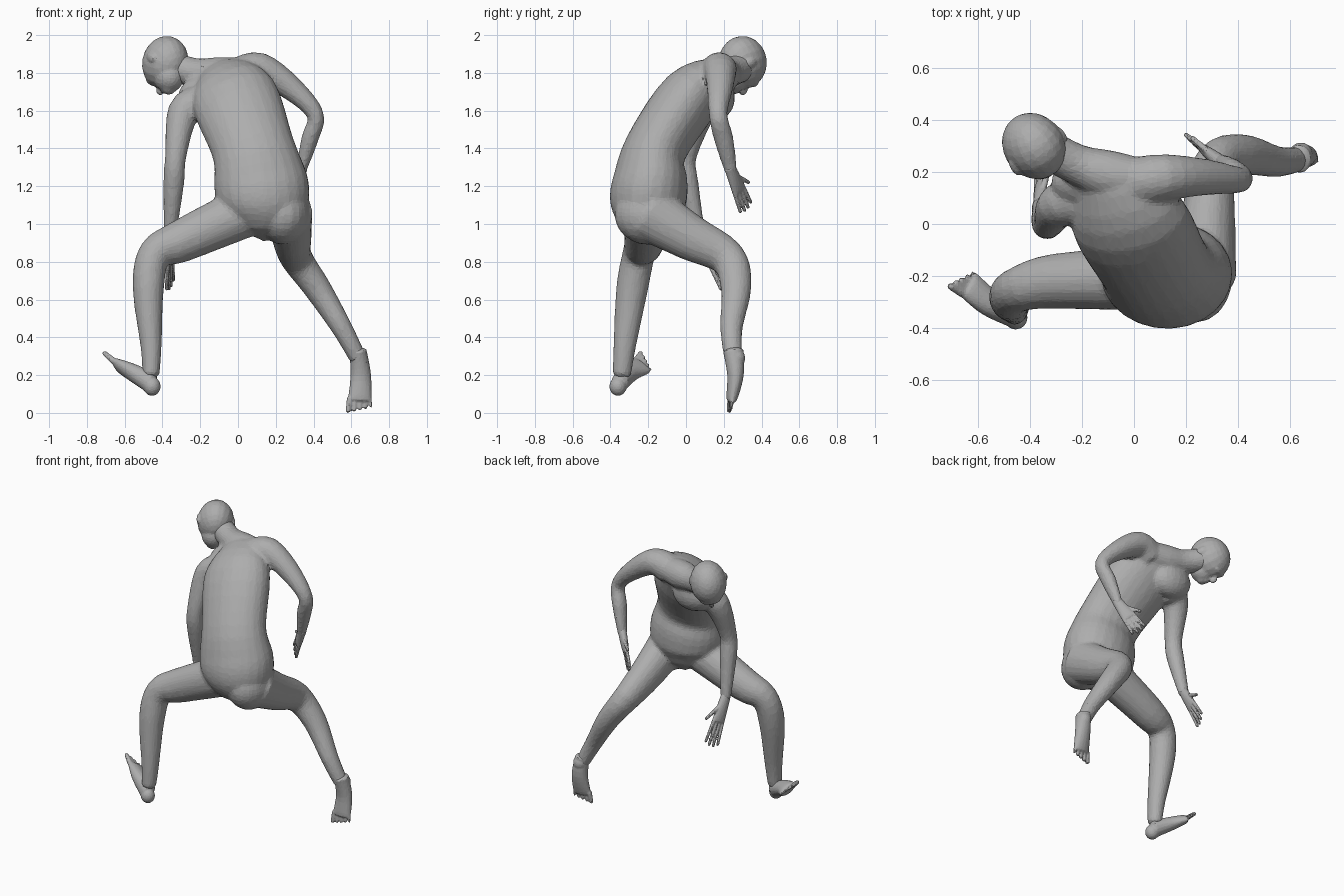
import bpy, bmesh, math
from mathutils import Vector, Matrix

if "Cube" in bpy.data.objects:
    bpy.data.objects.remove(bpy.data.objects["Cube"], do_unlink=True)

grey = (0.42, 0.42, 0.42, 1)
skin = bpy.data.materials.new("grey_skin")
skin.use_nodes = True
skin.diffuse_color = grey
skin.node_tree.nodes["Principled BSDF"].inputs["Base Color"].default_value = grey


def catmull(before, start, end, after, t):
    """Smooth interpolation between start and end."""
    leave, arrive = (end - before) / 2, (after - start) / 2
    cubic = 2 * (start - end) + leave + arrive
    square = 3 * (end - start) - 2 * leave - arrive
    return start + leave * t + square * t ** 2 + cubic * t ** 3


def across(direction, axis):
    """Unit part of a direction that is perpendicular to an axis."""
    return (direction - axis * direction.dot(axis)).normalized()


def loft(bm, rows, side, flat=(1, 1), side_end=None, sides=16, steps=4):
    """Closed tube through rows of x, y, z, half width; flat gives depth over width at both ends."""
    rows = [Vector(row) for row in rows]
    padded = [rows[0], *rows, rows[-1]]
    points = [catmull(*padded[i:i + 4], k / steps)
              for i in range(len(rows) - 1) for k in range(steps)]
    points.append(rows[-1])
    last = len(points) - 1
    side, side_end = Vector(side), Vector(side_end or side)
    rings = []
    for i, point in enumerate(points):
        tangent = (points[min(i + 1, last)] - points[max(i - 1, 0)]).xyz.normalized()
        width = across(side.lerp(side_end, i / last), tangent)
        half = point.w
        depth = half * (flat[0] + (flat[1] - flat[0]) * i / last)
        normal = tangent.cross(width)
        angles = [math.tau * k / sides for k in range(sides)]
        ring = [bm.verts.new(point.xyz + width * half * math.cos(a) + normal * depth * math.sin(a))
                for a in angles]
        rings.append(ring)
        # domed ends
        if i in (0, last):
            reach = min(half, depth) * (0.6 if i else -0.6)
            tip = bm.verts.new(point.xyz + tangent * reach)
            for k in range(sides):
                bm.faces.new((ring[k - 1], ring[k], tip))
    for lower, upper in zip(rings, rings[1:]):
        for k in range(sides):
            bm.faces.new((lower[k - 1], lower[k], upper[k], upper[k - 1]))


def ball(bm, centre, radii, axes=Matrix.Identity(3)):
    """Ellipsoid with its radii along three axes."""
    columns = [Vector(axis) * radius for axis, radius in zip(axes, radii)]
    matrix = Matrix(columns).transposed().to_4x4()
    matrix.translation = centre
    bmesh.ops.create_uvsphere(bm, u_segments=18, v_segments=12, radius=1, matrix=matrix)


def finish(name, bm, voxel, keep, smoothing):
    """Fuse the overlapping volumes into one lightly faceted skin."""
    bmesh.ops.recalc_face_normals(bm, faces=bm.faces)
    mesh = bpy.data.meshes.new(name)
    bm.to_mesh(mesh)
    bm.free()
    mesh.materials.append(skin)
    part = bpy.data.objects.new(name, mesh)
    bpy.context.collection.objects.link(part)
    fuse = part.modifiers.new("fuse", 'REMESH')
    fuse.mode = 'VOXEL'
    fuse.voxel_size = voxel
    relax = part.modifiers.new("relax", 'SMOOTH')
    relax.iterations = smoothing
    facets = part.modifiers.new("facets", 'DECIMATE')
    facets.ratio = keep


def digit(bm, base, direction, length, radius):
    """One finger or toe, rooted a little inside the palm or sole."""
    direction = direction.normalized()
    root, tip = base - direction * length / 4, base + direction * length
    loft(bm, [(*root, radius), (*tip, radius * 0.75)], direction.orthogonal(), sides=8)


def hand(name, wrist, direction, width, length):
    bm = bmesh.new()
    wrist, direction = Vector(wrist), Vector(direction).normalized()
    width = across(Vector(width), direction)
    palm = [(*(wrist + direction * length * f), 0.035 + f * 0.03) for f in (-0.1, 0.2, 0.5)]
    loft(bm, palm, width, flat=(0.9, 0.35))
    # four fingers, fanned, the middle ones longest
    knuckles = wrist + direction * length * 0.53
    for spread in (-1, -0.33, 0.33, 1):
        reach = length * (0.47 - abs(spread) * 0.07)
        digit(bm, knuckles + width * spread * 0.037, direction + width * spread * 0.1, reach, 0.013)
    # thumb
    root = wrist + direction * length / 4 + width * 0.035
    digit(bm, root, direction + width * 0.75, length / 3, 0.014)
    finish(name, bm, 0.006, 0.35, 1)


def foot(name, rows, heel, width, toes):
    bm = bmesh.new()
    loft(bm, rows, width, flat=(1.2, 0.4))
    ball(bm, heel, (0.046, 0.046, 0.05))
    width, toes = Vector(width).normalized(), Vector(toes).normalized()
    front, half = Vector(rows[-1][:3]), rows[-1][3]
    # five toes shrinking away from the big one
    for k in range(5):
        spread = 1 - k / 2
        size = 1 - k / 10
        digit(bm, front - width * half * spread * 0.85, toes - width * spread * 0.15,
              size * 0.06, size * 0.018)
    finish(name, bm, 0.007, 0.35, 3)


# torso, buttocks and chest
body = bmesh.new()
loft(body, [(0.14, -0.19, 0.99, 0.16), (0.14, -0.2, 1.1, 0.235), (0.12, -0.19, 1.22, 0.25),
            (0.08, -0.16, 1.4, 0.22), (-0.02, 0.02, 1.67, 0.23), (-0.09, 0.17, 1.79, 0.14)],
     (1, 0, 0), flat=(0.9, 0.65), side_end=(0.84, 0.24, 0.49), sides=24)
ball(body, (0.24, -0.2, 1.05), (0.14, 0.18, 0.16))
ball(body, (0.04, -0.22, 1.1), (0.13, 0.14, 0.12))
ball(body, (-0.17, 0.16, 1.67), (0.15, 0.1, 0.12))

# neck, from between the shoulders to the skull
loft(body, [(0.04, 0.17, 1.8, 0.08), (-0.1, 0.19, 1.79, 0.095),
            (-0.22, 0.23, 1.8, 0.078), (-0.34, 0.29, 1.83, 0.08)], (0, 1, 0))

# left arm, shoulder to wrist
loft(body, [(0.02, 0.16, 1.79, 0.1), (0.12, 0.18, 1.82, 0.09), (0.28, 0.18, 1.72, 0.07),
            (0.41, 0.17, 1.58, 0.05), (0.38, 0.2, 1.45, 0.052), (0.33, 0.24, 1.27, 0.033)],
     (0, 1, 0), flat=(1, 0.85))

# right arm, shoulder to wrist
loft(body, [(-0.2, 0.1, 1.64, 0.1), (-0.29, 0.07, 1.59, 0.085), (-0.33, 0, 1.36, 0.057),
            (-0.34, 0.01, 1.22, 0.056), (-0.36, 0.07, 0.94, 0.034)], (1, 0, 0))

# left leg, hip to ankle
loft(body, [(0.27, -0.2, 1.06, 0.125), (0.285, 0.02, 0.93, 0.105), (0.31, 0.22, 0.82, 0.085),
            (0.42, 0.265, 0.66, 0.073), (0.55, 0.24, 0.45, 0.056), (0.635, 0.25, 0.29, 0.046)],
     (1, 0, 0), flat=(1.2, 1.05))

# right leg, hip to ankle
loft(body, [(0.05, -0.21, 1.07, 0.125), (-0.3, -0.22, 0.91, 0.107), (-0.44, -0.25, 0.84, 0.088),
            (-0.475, -0.285, 0.66, 0.085), (-0.46, -0.325, 0.35, 0.06), (-0.46, -0.34, 0.2, 0.05)],
     (0, 1, 0), flat=(1.1, 0.9))
finish("body", body, 0.013, 0.2, 6)

# head, set on its own axes
head = bmesh.new()
face = Vector((-0.3, 0.2, -0.93)).normalized()
ear = across(Vector((0.8, 0.55, -0.15)), face)
crown = ear.cross(face)


def feature(sideways, forward, up, radii):
    centre = Vector((-0.385, 0.3, 1.855)) + ear * sideways + face * forward + crown * up
    ball(head, centre, radii, (ear, face, crown))


# skull, jaw, chin, brow, nose and lips
feature(0, 0, 0, (0.118, 0.143, 0.132))
feature(0, 0.055, -0.075, (0.08, 0.085, 0.08))
feature(0, 0.1, -0.1, (0.045, 0.045, 0.04))
feature(0, 0.115, 0.02, (0.07, 0.03, 0.025))
feature(0, 0.148, -0.035, (0.017, 0.025, 0.028))
feature(0, 0.136, -0.08, (0.028, 0.014, 0.012))
for sign in (-1, 1):
    feature(sign * 0.112, -0.02, -0.02, (0.014, 0.025, 0.038))
finish("head", head, 0.009, 0.22, 3)

# hands
hand("left_hand", (0.33, 0.24, 1.28), (-0.45, 0.33, -0.83), (-0.58, 0.58, 0.55), 0.25)
hand("right_hand", (-0.36, 0.07, 0.95), (0, 0.5, -0.87), (0.35, 0.8, 0.5), 0.34)

# feet, ankle to toes
foot("left_foot", [(0.635, 0.25, 0.33, 0.046), (0.65, 0.262, 0.2, 0.055), (0.645, 0.24, 0.065, 0.064)],
     (0.642, 0.268, 0.29), (1, 0.1, 0), (0, -0.1, -1))
foot("right_foot", [(-0.46, -0.35, 0.16, 0.048), (-0.56, -0.3, 0.215, 0.056), (-0.635, -0.235, 0.25, 0.064)],
     (-0.455, -0.36, 0.14), (0.62, 0.48, -0.62), (-0.6, 0.45, 0.5))
